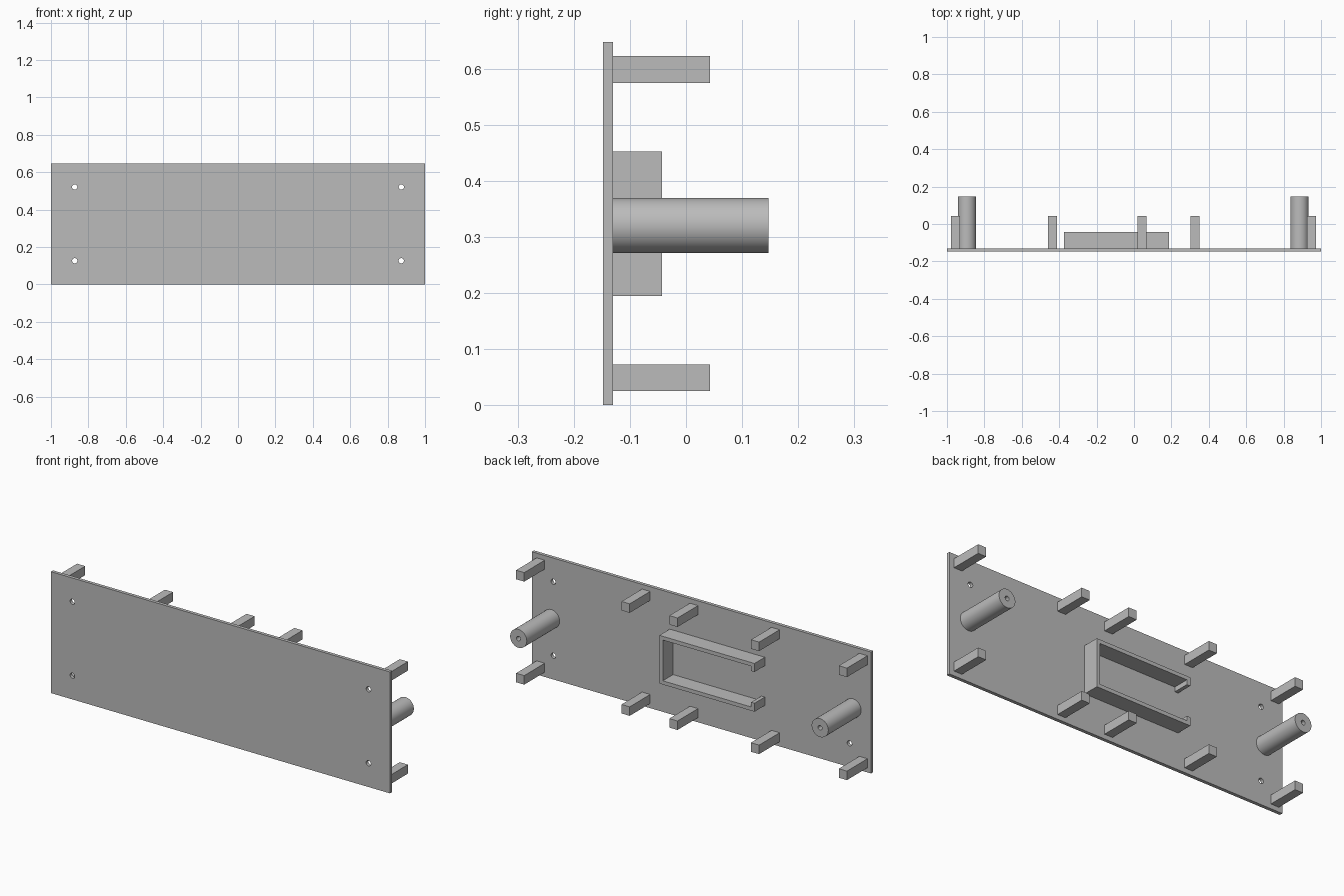
import bpy, bmesh, math
from mathutils import Matrix, Vector

if "Cube" in bpy.data.objects:
    bpy.data.objects.remove(bpy.data.objects["Cube"], do_unlink=True)

grey = bpy.data.materials.new("plain_grey")
grey.use_nodes = True
colour = (0.5, 0.5, 0.5, 1)
grey.diffuse_color = colour
grey.node_tree.nodes["Principled BSDF"].inputs["Base Color"].default_value = colour

FRONT, BACK, HEIGHT = -0.148, -0.13, 0.647
MID = HEIGHT / 2


def finish(name, bm):
    bmesh.ops.recalc_face_normals(bm, faces=bm.faces[:])
    mesh = bpy.data.meshes.new(name)
    bm.to_mesh(mesh)
    bm.free()
    mesh.materials.append(grey)
    obj = bpy.data.objects.new(name, mesh)
    bpy.context.collection.objects.link(obj)
    return obj


def box(name, lo, hi):
    lo, hi = Vector(lo), Vector(hi)
    bm = bmesh.new()
    bmesh.ops.create_cube(bm, size=1)
    bmesh.ops.scale(bm, vec=hi - lo, verts=bm.verts[:])
    bmesh.ops.translate(bm, vec=(lo + hi) / 2, verts=bm.verts[:])
    return finish(name, bm)


def select_only(obj):
    bpy.ops.object.select_all(action="DESELECT")
    obj.select_set(True)
    bpy.context.view_layer.objects.active = obj


# Panel with four screw holes
panel = box("panel", (-1, FRONT, 0), (1, BACK, HEIGHT))
bm = bmesh.new()
turn = Matrix.Rotation(math.pi / 2, 4, "X")
for x in (-0.873, 0.873):
    for z in (MID - 0.197, MID + 0.197):
        place = Matrix.Translation((x, (FRONT + BACK) / 2, z)) @ turn
        bmesh.ops.create_cone(bm, cap_ends=True, segments=32, radius1=0.014,
                              radius2=0.014, depth=0.1, matrix=place)
cutter = finish("screw_hole_cutter", bm)
cutter.hide_render = True
cut = panel.modifiers.new("screw_holes", "BOOLEAN")
cut.object = cutter
cut.solver = "EXACT"
select_only(panel)
bpy.ops.object.modifier_apply(modifier=cut.name)
bpy.data.objects.remove(cutter, do_unlink=True)

# Two rows of square posts
for i, x in enumerate((-0.955, -0.437, 0.044, 0.326, 0.948)):
    for row, z in (("lower", 0.049), ("upper", HEIGHT - 0.049)):
        box(f"{row}_post_{i + 1}", (x - 0.024, BACK, z - 0.024), (x + 0.024, 0.043, z + 0.024))

# Round standoffs with a bore, turned around the y axis
for side, x in (("right", -0.893), ("left", 0.885)):
    bm = bmesh.new()
    profile = [(0.012, BACK), (0.049, BACK), (0.049, 0.147), (0.012, 0.147)]
    verts = [bm.verts.new((x + r, y, MID - 0.003)) for r, y in profile]
    edges = [bm.edges.new((verts[i], verts[(i + 1) % 4])) for i in range(4)]
    bmesh.ops.spin(bm, geom=verts + edges, cent=(x, 0, MID - 0.003), axis=(0, 1, 0),
                   angle=math.tau, steps=48)
    bmesh.ops.remove_doubles(bm, verts=bm.verts[:], dist=0.0001)
    standoff = finish(f"{side}_standoff", bm)
    select_only(standoff)
    bpy.ops.object.shade_smooth_by_angle(angle=math.radians(35))

# Open holder: closed on one side, with inward lips on the other
x0, x1, z0, z1 = -0.374, 0.187, 0.195, 0.452
wall, lip = 0.02, 0.045
outline = [(x0, z0), (x1, z0), (x1, z1), (x0, z1), (x0, z1 - lip), (x0 + wall, z1 - lip),
           (x0 + wall, z1 - wall), (x1 - wall, z1 - wall), (x1 - wall, z0 + wall),
           (x0 + wall, z0 + wall), (x0 + wall, z0 + lip), (x0, z0 + lip)]
bm = bmesh.new()
face = bm.faces.new([bm.verts.new((x, BACK, z)) for x, z in outline])
raised = bmesh.ops.extrude_face_region(bm, geom=[face], use_keep_orig=True)["geom"]
bmesh.ops.translate(bm, vec=(0, -0.043 - BACK, 0),
                    verts=[v for v in raised if isinstance(v, bmesh.types.BMVert)])
finish("holder", bm)
